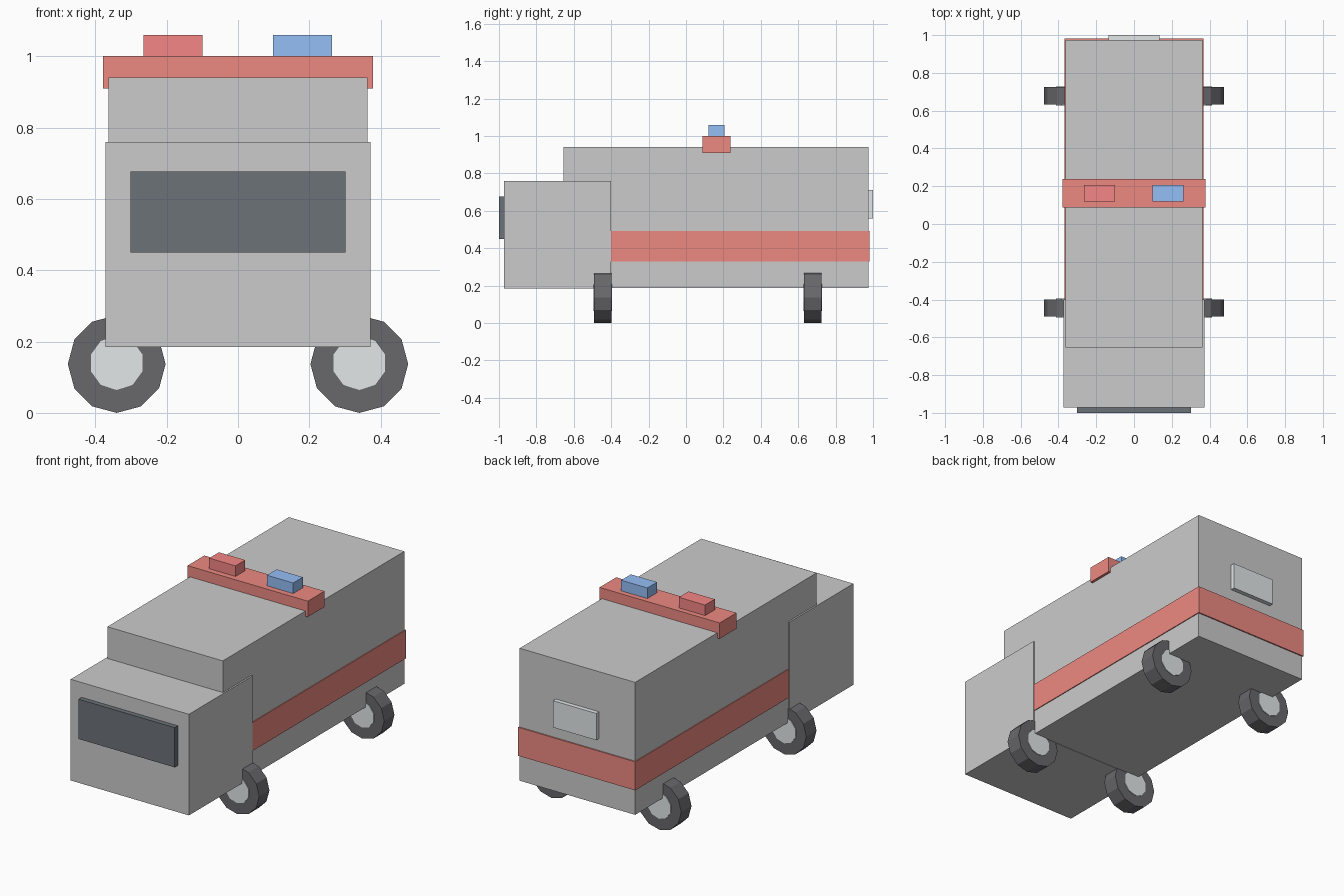
import bpy
import math

if "Cube" in bpy.data.objects:
    bpy.data.objects.remove(bpy.data.objects["Cube"])


def material(name, rgb):
    m = bpy.data.materials.new(name)
    m.diffuse_color = (*rgb, 1)
    m.use_nodes = True
    m.node_tree.nodes["Principled BSDF"].inputs["Base Color"].default_value = m.diffuse_color
    return m


RED = material("red", (0.85, 0.25, 0.22))
LAMP_RED = material("lamp_red", (0.92, 0.24, 0.24))
LAMP_BLUE = material("lamp_blue", (0.30, 0.52, 0.92))
GLASS = material("dark_glass", (0.15, 0.17, 0.19))
PALE = material("pale_metal", (0.76, 0.80, 0.81))
RUBBER = material("rubber", (0.14, 0.14, 0.15))


def box(name, x, y, z, mat=None):
    """Box from (min, max) ranges on each axis."""
    bpy.ops.mesh.primitive_cube_add(size=1, location=[sum(r) / 2 for r in (x, y, z)])
    o = bpy.context.object
    o.name = name
    o.scale = [r[1] - r[0] for r in (x, y, z)]
    bpy.ops.object.transform_apply(location=False, rotation=False, scale=True)
    if mat:
        o.data.materials.append(mat)
    return o


def disc(name, loc, radius, depth, mat, sides):
    """Cylinder lying along the y axis."""
    bpy.ops.mesh.primitive_cylinder_add(vertices=sides, radius=radius, depth=depth,
                                        location=loc, rotation=(math.pi / 2, 0, 0))
    o = bpy.context.object
    o.name = name
    o.data.materials.append(mat)
    return o


# Body and cab
box("body", (-0.363, 0.363), (-0.655, 0.975), (0.187, 0.94))
box("cab", (-0.372, 0.372), (-0.972, -0.40), (0.185, 0.76))

# Stripe wrapped around the body
box("stripe", (-0.368, 0.368), (-0.66, 0.982), (0.33, 0.492), RED)

# Windows
box("windscreen", (-0.302, 0.302), (-1.0, -0.96), (0.45, 0.676), GLASS)
box("rear_window", (-0.136, 0.136), (0.96, 1.0), (0.56, 0.712), PALE)

# Roof bar with two lamps
box("light_bar", (-0.378, 0.378), (0.087, 0.237), (0.91, 1.0), RED)
box("red_lamp", (-0.265, -0.10), (0.12, 0.207), (0.99, 1.06), LAMP_RED)
box("blue_lamp", (0.098, 0.263), (0.12, 0.207), (0.99, 1.06), LAMP_BLUE)

# Wheels with hubs showing on both faces
for end, y in (("front", -0.445), ("rear", 0.678)):
    for side, x in (("left", -0.34), ("right", 0.34)):
        disc(f"{end}_{side}_tyre", (x, y, 0.137), 0.137, 0.092, RUBBER, 12)
        disc(f"{end}_{side}_hub", (x, y, 0.14), 0.076, 0.1, PALE, 10)
